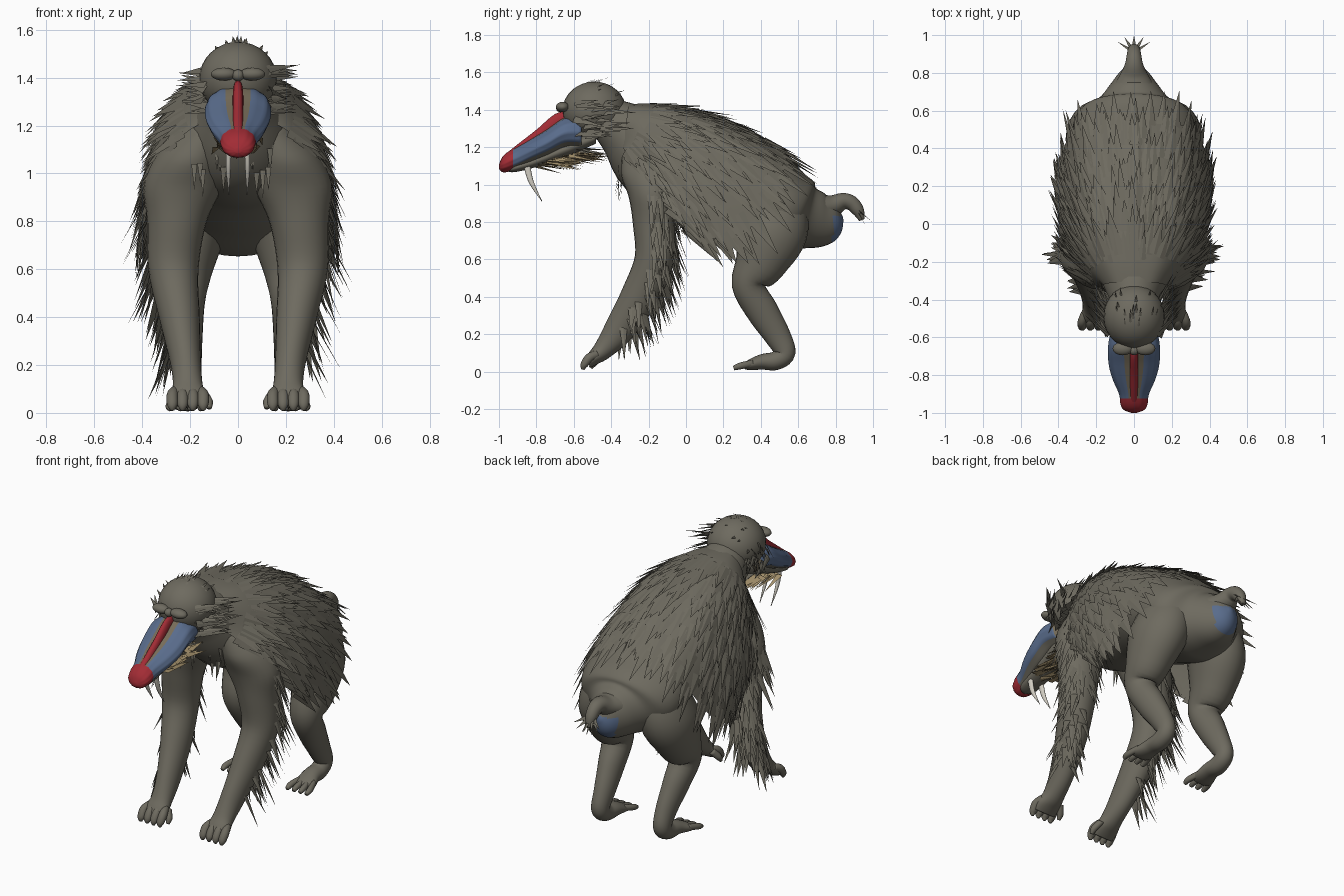
import bpy, bmesh, math, random
from mathutils import Vector

random.seed(4)
if "Cube" in bpy.data.objects:
    bpy.data.objects.remove(bpy.data.objects["Cube"], do_unlink=True)


def material(name, r, g, b):
    m = bpy.data.materials.new(name)
    m.use_nodes = True
    m.diffuse_color = (r, g, b, 1)
    m.node_tree.nodes["Principled BSDF"].inputs["Base Color"].default_value = (r, g, b, 1)
    return m


FUR = material("grey brown fur", .155, .145, .115)
BLUE = material("slate blue skin", .10, .15, .26)
RED = material("red skin", .36, .025, .035)
TAN = material("dull tan skin", .18, .15, .10)
IVORY = material("ivory tooth", .65, .62, .55)
STRAW = material("straw beard", .42, .32, .17)
U = random.uniform


def finish(name, bm, mats, smooth=True):
    bmesh.ops.recalc_face_normals(bm, faces=bm.faces)
    me = bpy.data.meshes.new(name)
    bm.to_mesh(me)
    bm.free()
    for m in mats:
        me.materials.append(m)
    me.polygons.foreach_set("use_smooth", [smooth] * len(me.polygons))
    ob = bpy.data.objects.new(name, me)
    bpy.context.collection.objects.link(ob)
    return ob


def along(rows, t):
    """Smooth interpolation through a list of equal tuples, t in 0..1."""
    n = len(rows) - 1
    i = min(int(t * n), n - 1)
    f = t * n - i
    a, b, c, d = (rows[min(max(k, 0), n)] for k in (i - 1, i, i + 1, i + 2))
    return [q + f * (r - p) / 2 + f * f * (p - 2.5 * q + 2 * r - s / 2)
            + f ** 3 * (1.5 * (q - r) + (s - p) / 2) for p, q, r, s in zip(a, b, c, d)]


def tube(name, rows, mats, segs=24, steps=5, rule=None, ridge=0, upright=False):
    """Loft of ellipses; each row is x, y, z, half width, half depth."""
    bm = bmesh.new()
    rings = []
    count = (len(rows) - 1) * steps
    for k in range(count + 1):
        t = k / count
        x, y, z, w, d = along(rows, t)
        step = Vector(along(rows, min(t + .02, 1))[:3]) - Vector(along(rows, max(t - .02, 0))[:3])
        side = Vector((1, 0, 0))
        step.x = 0
        up = Vector((0, 0, 1)) if upright else side.cross(step.normalized())
        ring = []
        for j in range(segs):
            a = math.tau * j / segs
            g = 1 + ridge * math.cos(a * 12)
            ring.append(bm.verts.new(Vector((x, y, z)) + side * max(w, .002) * g * math.sin(a)
                                     + up * max(d, .002) * g * math.cos(a)))
        rings.append(ring)
    for r, q in zip(rings, rings[1:]):
        for j in range(segs):
            f = bm.faces.new((r[j], r[j - 1], q[j - 1], q[j]))
            if rule:
                off = min(j - 1, segs - j) if j else 0
                f.material_index = rule(f.calc_center_median(), off)
    for ring in (rings[0], rings[-1]):
        f = bm.faces.new(ring)
        if rule:
            f.material_index = rule(f.calc_center_median(), 0)
    return finish(name, bm, mats)


def ball(name, loc, size, mat):
    bm = bmesh.new()
    bmesh.ops.create_uvsphere(bm, u_segments=28, v_segments=16, radius=1)
    for v in bm.verts:
        v.co = Vector(loc) + Vector(a * b for a, b in zip(v.co, size))
    return finish(name, bm, [mat])


def tufts(name, items, mat):
    """Pointed three-sided blades: base, direction, normal, length, width."""
    bm = bmesh.new()
    for p, d, n, length, w in items:
        p, d, n = Vector(p), Vector(d).normalized(), Vector(n).normalized()
        s = d.cross(n).normalized() * w / 2
        base = [bm.verts.new(q) for q in (p - s, p + n * w * .1, p + s)]
        tip = bm.verts.new(p + d * length)
        for i in range(3):
            bm.faces.new((base[i], base[i - 1], tip))
    return finish(name, bm, [mat], smooth=False)


# Torso with a blunt rump and a small blue seat patch
tube("torso", [(0, -.46, 1.38, .10, .10), (0, -.33, 1.29, .16, .16), (0, -.15, 1.15, .25, .25),
               (0, .10, 1.08, .30, .25), (0, .35, .98, .32, .25), (0, .51, .88, .325, .22),
               (0, .60, .84, .285, .20), (0, .66, .82, .19, .165), (0, .74, .81, .125, .14),
               (0, .81, .815, .07, .09), (0, .84, .82, .01, .01)], [FUR, BLUE], segs=32,
     rule=lambda c, off: int(c.y > .785 and c.z < .835))
tube("tail", [(0, .62, .88, .18, .10), (0, .70, .87, .13, .085), (0, .78, .885, .08, .06),
              (0, .84, .91, .05, .045), (0, .885, .90, .04, .04), (0, .92, .86, .033, .033),
              (0, .94, .81, .015, .015)], [FUR])
tufts("tail_tuft", [((0, .91, .87), (sx * .8, .5, dz), (0, 1, .5), .115, .035)
                    for sx in (-1, -.4, 0, .4, 1) for dz in (-.9, -.4)], FUR)

# Cape: flow lines running from the neck to the hem, spine first
STARTS = [(0, -.30, 1.43), (.10, -.31, 1.41), (.16, -.32, 1.33), (.15, -.34, 1.21)]
MIDS = [(0, .10, 1.46), (.25, .06, 1.42), (.40, -.04, 1.27), (.37, -.31, 1.11)]
HEMS = [(0, .53, 1.18), (.29, .51, 1.04), (.41, .28, .71), (.38, -.01, .77)]


def cape(s, t, side):
    a, b, c = (Vector(along(r, s)) for r in (STARTS, MIDS, HEMS))
    p = a * (1 - t) ** 2 + b * 2 * t * (1 - t) + c * t * t
    return Vector((p.x * side, p.y, p.z))


bm = bmesh.new()
N, M = 15, 14
grid = [[bm.verts.new(cape(abs(i) / N, j / M, 1 if i >= 0 else -1)) for j in range(M + 1)]
        for i in range(-N, N + 1)]
for r, q in zip(grid, grid[1:]):
    for j in range(M):
        bm.faces.new((r[j], r[j + 1], q[j + 1], q[j]))
finish("cape", bm, [FUR])

blades = []
for side in (-1, 1):
    for row in range(12):
        for k in range(15):
            s = min(max((k + U(0, 1)) / 15, .01), .99)
            t = min(.16 + .84 * (row + U(-.4, .4)) / 11, .99)
            p = cape(s, t, side)
            flow = (cape(s, t + .01, side) - p).normalized()
            n = flow.cross(cape(s + .01, t, side) - p).normalized()
            if n.dot(p - Vector((0, p.y, .9))) < 0:
                n = -n
            spread = Vector((side * U(-.06, .16) * s, U(-.05, .05), U(-.06, .05)))
            blades.append((p - n * .002, flow + n * U(.02, .10) + spread, n, U(.14, .24), U(.05, .08)))
tufts("cape_fur", blades, FUR)

# Limbs
for side, label in ((1, "left"), (-1, "right")):
    def limb(name, rows, mat=FUR, **kw):
        return tube(label + "_" + name, [(r[0] * side,) + tuple(r[1:]) for r in rows], [mat], **kw)

    ARM = [(.13, -.27, 1.21, .06, .08), (.19, -.22, 1.10, .13, .135), (.225, -.18, .96, .165, .13),
           (.255, -.17, .80, .125, .115), (.27, -.17, .60, .105, .105), (.245, -.25, .40, .085, .10),
           (.22, -.36, .22, .065, .08), (.21, -.44, .12, .062, .055), (.21, -.49, .075, .075, .04),
           (.21, -.525, .04, .07, .025)]
    limb("arm", ARM)
    limb("hind_leg", [(.16, .47, .90, .15, .17), (.205, .46, .75, .155, .19), (.23, .395, .58, .12, .14),
                      (.23, .335, .46, .092, .09), (.22, .41, .32, .072, .085), (.21, .49, .19, .057, .07),
                      (.21, .53, .10, .05, .055), (.21, .48, .058, .052, .05), (.21, .41, .052, .055, .042),
                      (.22, .34, .035, .065, .028), (.22, .31, .025, .05, .015)])
    for i in range(4):
        dx = (i - 1.5) * .043
        limb(f"finger_{i}", [(.21 + dx * .8, -.47, .095, .02, .02), (.21 + dx, -.515, .075, .024, .024),
                             (.21 + dx, -.545, .035, .022, .02), (.21 + dx, -.55, .01, .008, .008)], segs=12)
        limb(f"toe_{i}", [(.22 + dx * .7, .36, .045, .015, .018), (.22 + dx, .29, .03, .018, .018),
                          (.22 + dx, .255, .018, .012, .012)], segs=12)
    limb("thumb", [(.15, -.46, .09, .02, .02), (.125, -.49, .05, .02, .02), (.12, -.51, .02, .01, .01)], segs=12)

    # Long fur on the back and outside of the arm
    hair = []
    for k in range(90):
        x, y, z, w, d = along(ARM, U(.2, .66))
        a = U(-.1, 1.9)
        out = Vector((math.cos(a) * side, math.sin(a), 0))
        p = Vector((x * side, y, z)) + Vector((out.x * w, out.y * d, 0)) * .95
        hair.append((p, out * U(.2, .6) + Vector((0, -.05, -1)), out, U(.13, .23), U(.035, .055)))
    tufts(label + "_arm_fur", hair, FUR)

    # Cheek ruff, brow and fang
    tufts(label + "_cheek_fur",
          [((side * U(.10, .145), U(-.60, -.42), U(1.26, 1.44)), (side * U(.25, .9), U(.5, 1), U(-.15, .15)),
            (side * .5, -.5, .5), U(.12, .21), U(.03, .045)) for k in range(30)], FUR)
    ball(label + "_brow", (side * .06, -.66, 1.415), (.053, .035, .027), FUR)
    limb("fang", [(.038, -.855, 1.13, .012, .019), (.04, -.83, 1.02, .010, .014),
                  (.038, -.77, .91, .001, .001)], IVORY, segs=12)
    tufts(label + "_chest_fur",
          [((side * U(.04, .2), U(-.38, -.33), U(.98, 1.14)), (0, U(-.2, .2), -1), (0, -1, 0), U(.07, .12), .025)
           for k in range(7)], FUR)

# Head
ball("skull", (0, -.49, 1.395), (.162, .17, .155), FUR)
ball("nose_bridge", (0, -.67, 1.41), (.025, .025, .024), FUR)
crown = []
for k in range(18):
    a, r = U(0, math.tau), U(.05, .9)
    n = Vector((r * math.cos(a), r * math.sin(a), math.sqrt(1 - r * r)))
    crown.append((Vector((0, -.49, 1.395)) + n * .153, n * .35 + Vector((0, .9, .1)), n, U(.04, .07), .018))
tufts("crown_fur", crown, FUR)


def muzzle_colour(c, off):
    if c.y < -.925:
        return 1
    return 2 if off < 3 else (0 if off < 17 else 3)


# Long muzzle: red nose, tan top, ribbed blue flanks and a raised red ridge
tube("muzzle", [(0, -.56, 1.28, .12, .09), (0, -.65, 1.275, .135, .083), (0, -.74, 1.225, .132, .073),
                (0, -.82, 1.185, .112, .064), (0, -.90, 1.145, .078, .058), (0, -.955, 1.12, .07, .052),
                (0, -.985, 1.105, .052, .037), (0, -1.0, 1.095, .012, .01)],
     [BLUE, RED, TAN, FUR], segs=48, rule=muzzle_colour, ridge=.018, upright=True)
tube("muzzle_ridge", [(0, -.62, 1.355, .018, .04), (0, -.70, 1.325, .022, .052), (0, -.80, 1.25, .022, .043),
                      (0, -.89, 1.19, .022, .033), (0, -.95, 1.155, .022, .02)], [RED], segs=16, upright=True)
tube("lower_jaw", [(0, -.48, 1.25, .06, .03), (0, -.60, 1.205, .075, .04), (0, -.70, 1.165, .07, .035),
                   (0, -.82, 1.118, .06, .03), (0, -.92, 1.088, .05, .022), (0, -.955, 1.08, .015, .008)],
     [FUR], upright=True)

# Beard: straw blades hang from both jaw edges over a grey lining
for label, mat, count, half, rise in (("straw", STRAW, 70, .09, .015), ("grey", FUR, 16, .06, .04)):
    items = []
    for k in range(count):
        f = U(0, 1)
        items.append(((U(-half, half), -.82 + .24 * f, 1.085 + .07 * f + rise), (U(-.15, .15), 1, U(-.28, -.02)),
                      (U(-.8, .8), 0, -1), U(.13, .21), .035))
    tufts(label + "_beard", items, mat)
